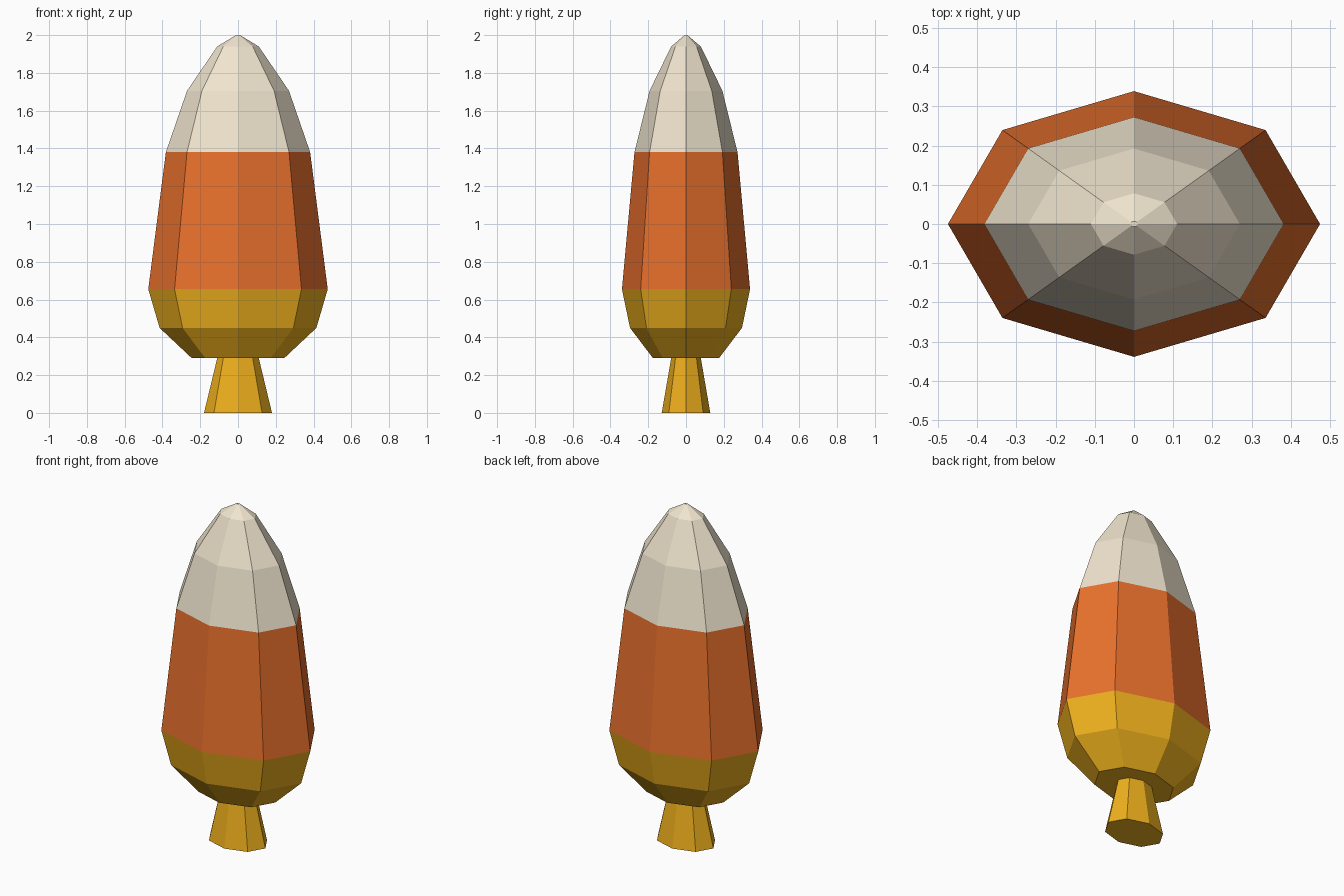
import bpy, bmesh
from math import cos, sin, pi

if "Cube" in bpy.data.objects:
    bpy.data.objects.remove(bpy.data.objects["Cube"])

SIDES = 8
DEPTH = 0.714  # y radius relative to x radius


def material(name, rgb):
    m = bpy.data.materials.new(name)
    m.diffuse_color = (*rgb, 1)
    m.use_nodes = True
    m.node_tree.nodes["Principled BSDF"].inputs["Base Color"].default_value = m.diffuse_color
    return m


def lathe(name, profile, mat, cap_bottom=False, cap_top=False):
    """Elliptical eight-sided shell through (radius, height) points, listed upward."""
    bm = bmesh.new()
    rings = [[bm.verts.new((r * cos(2 * pi * i / SIDES),
                            r * DEPTH * sin(2 * pi * i / SIDES), z))
              for i in range(SIDES)] for r, z in profile]
    for a, b in zip(rings, rings[1:]):
        for i in range(SIDES):
            j = (i + 1) % SIDES
            bm.faces.new((a[i], a[j], b[j], b[i]))
    if cap_bottom:
        bm.faces.new(rings[0][::-1])
    if cap_top:
        bm.faces.new(rings[-1])
    mesh = bpy.data.meshes.new(name)
    bm.to_mesh(mesh)
    bm.free()
    mesh.materials.append(mat)
    obj = bpy.data.objects.new(name, mesh)
    bpy.context.collection.objects.link(obj)
    return obj


yellow = material("yellow", (0.85, 0.43, 0.012))
orange = material("orange", (0.80, 0.16, 0.025))
cream = material("cream", (0.87, 0.78, 0.62))

# Flared trunk
lathe("trunk", [(0.18, 0), (0.11, 0.29)], yellow, cap_bottom=True)
# Yellow underside of the crown, starting with the flat ring round the trunk
lathe("crown_base", [(0.11, 0.29), (0.245, 0.29), (0.415, 0.45), (0.475, 0.655)], yellow)
# Orange middle band
lathe("crown_middle", [(0.475, 0.655), (0.382, 1.38)], orange)
# Cream rounded tip
lathe("crown_tip", [(0.382, 1.38), (0.27, 1.705), (0.11, 1.94), (0.01, 2.0)], cream, cap_top=True)
